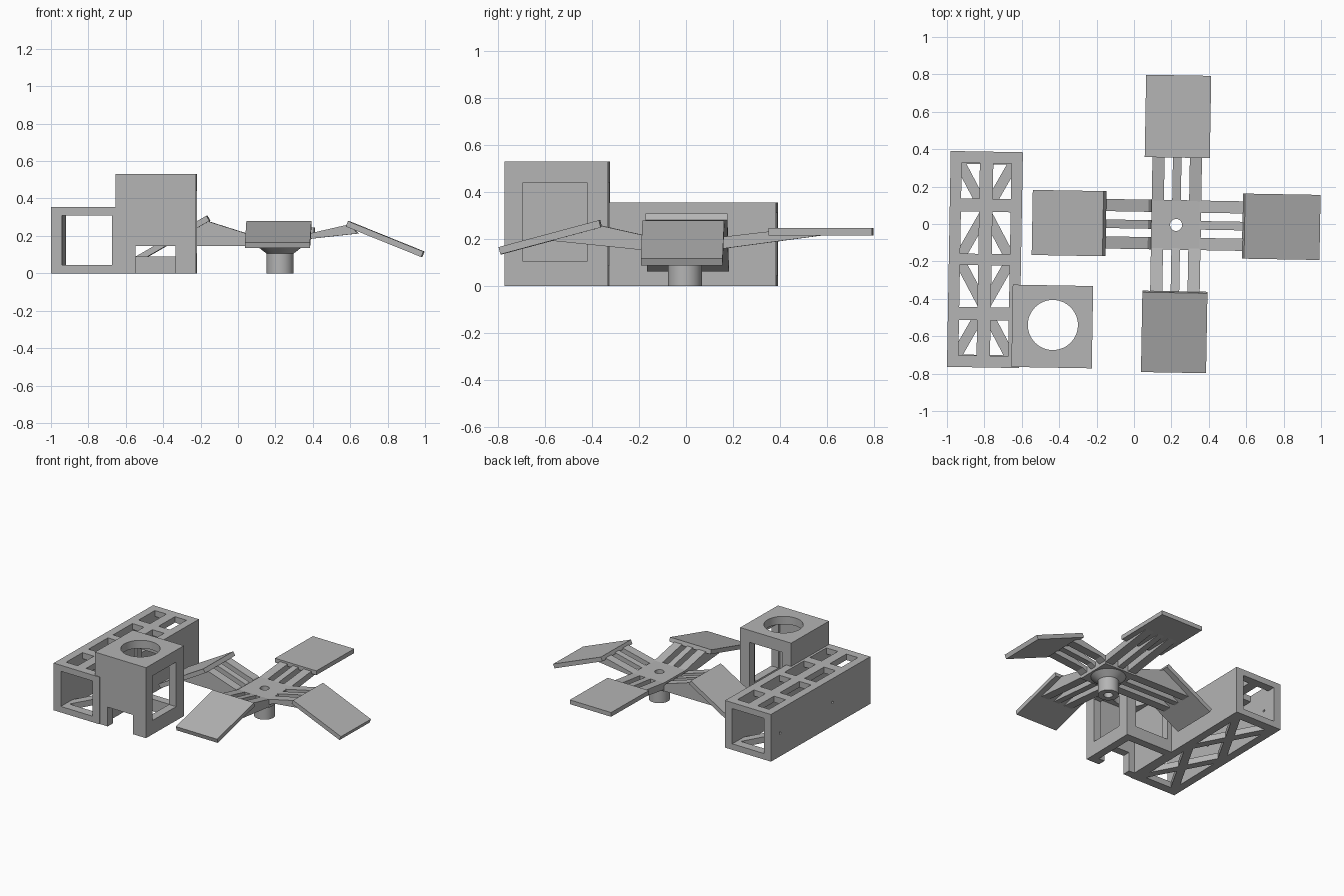
import bpy, bmesh
from math import radians, pi, cos, sin, atan2, hypot
from mathutils import Matrix, Vector

if "Cube" in bpy.data.objects:
    bpy.data.objects.remove(bpy.data.objects["Cube"], do_unlink=True)

grey = bpy.data.materials.new("plain grey")
grey.use_nodes = True
grey.diffuse_color = (0.46, 0.46, 0.46, 1)
grey.node_tree.nodes["Principled BSDF"].inputs["Base Color"].default_value = grey.diffuse_color

SKEW = radians(-1)


def finish(name, bm, matrix=Matrix()):
    bmesh.ops.recalc_face_normals(bm, faces=bm.faces)
    mesh = bpy.data.meshes.new(name)
    bm.to_mesh(mesh)
    bm.free()
    mesh.materials.append(grey)
    ob = bpy.data.objects.new(name, mesh)
    ob.matrix_world = matrix
    bpy.context.collection.objects.link(ob)
    return ob


def box(name, lo, hi, matrix=Matrix()):
    lo, hi = Vector(lo), Vector(hi)
    bm = bmesh.new()
    bmesh.ops.create_cube(bm, size=1)
    bmesh.ops.scale(bm, vec=hi - lo, verts=bm.verts)
    bmesh.ops.translate(bm, vec=(lo + hi) / 2, verts=bm.verts)
    return finish(name, bm, matrix)


def rod(name, radius, depth, matrix):
    bm = bmesh.new()
    bmesh.ops.create_cone(bm, cap_ends=True, segments=48, radius1=radius,
                          radius2=radius, depth=depth)
    return finish(name, bm, matrix)


def cut(target, cutter):
    """Subtract the cutter and throw it away."""
    cutter.hide_render = True
    mod = target.modifiers.new("cut", "BOOLEAN")
    mod.operation, mod.solver, mod.object = "DIFFERENCE", "EXACT", cutter
    bpy.context.view_layer.objects.active = target
    bpy.ops.object.modifier_apply(modifier=mod.name)
    bpy.data.objects.remove(cutter, do_unlink=True)


def smooth(ob):
    bpy.ops.object.select_all(action="DESELECT")
    ob.select_set(True)
    bpy.context.view_layer.objects.active = ob
    bpy.ops.object.shade_smooth_by_angle(angle=radians(30))


def place(x, y, turn=0):
    return Matrix.Translation((x, y, 0)) @ Matrix.Rotation(SKEW + turn, 4, "Z")


# Long housing: a tube open at both ends, with a slotted roof and open floor
M = place(-0.797, -0.19)
housing = box("housing", (-0.193, -0.577, 0), (0.193, 0.577, 0.355), M)
cut(housing, box("cutter", (-0.133, -1, 0.045), (0.133, 1, 0.31), M))
cut(housing, box("cutter", (-0.133, -0.51, -0.1), (0.133, 0.51, 0.1), M))
for side in (-1, 1):
    xs = sorted((side * 0.036, side * 0.133))
    for y0, y1 in ((0.325, 0.515), (0.03, 0.255), (-0.255, -0.03), (-0.515, -0.325)):
        cut(housing, box("cutter", (xs[0], y0, 0.25), (xs[1], y1, 0.4), M))
for y in (0.47, -0.14):
    cut(housing, rod("cutter", 0.009, 0.2, M @ Matrix.Translation((-0.193, y, 0.175))
                     @ Matrix.Rotation(pi / 2, 4, "Y")))

# Crossed floor braces
for y in (-0.255, 0.255):
    for side in (-1, 1):
        run, rise = 0.28, 0.51
        half = hypot(run, rise) / 2
        turn = Matrix.Rotation(side * atan2(rise, run), 4, "Z")
        box("floor_brace", (-half, -0.028, 0), (half, 0.028, 0.045),
            M @ Matrix.Translation((0, y, 0)) @ turn)

# Square tower: open below, round hole on top, windows and a notch
M = place(-0.437, -0.548)
tower = box("tower", (-0.215, -0.22, 0), (0.215, 0.22, 0.53), M)
cut(tower, box("cutter", (-0.155, -0.16, -0.1), (0.155, 0.16, 0.47), M))
cut(tower, rod("cutter", 0.134, 0.3, M @ Matrix.Translation((0.003, 0.008, 0.53))))
cut(tower, box("cutter", (0.1, -0.142, 0.105), (0.3, 0.13, 0.44), M))
cut(tower, box("cutter", (-0.137, 0.1, 0.09), (0.137, 0.3, 0.44), M))
cut(tower, box("cutter", (-0.108, -0.3, -0.1), (0.107, -0.1, 0.145), M))
smooth(tower)

# Rotor hub: stem with flared collar and a bore
HUB = (0.225, -0.005)
M = place(*HUB)
bm = bmesh.new()
profile = [(0.032, 0), (0.072, 0), (0.072, 0.105), (0.12, 0.142), (0.032, 0.142)]
verts = [bm.verts.new((r, 0, z)) for r, z in profile]
edges = [bm.edges.new((verts[i - 1], verts[i])) for i in range(len(verts))]
bmesh.ops.spin(bm, geom=verts + edges, cent=(0, 0, 0), axis=(0, 0, 1),
               angle=2 * pi, steps=48)
bmesh.ops.remove_doubles(bm, verts=bm.verts, dist=0.0001)
smooth(finish("hub_stem", bm, M))

plate = box("hub_plate", (-0.133, -0.133, 0.142), (0.133, 0.133, 0.205), M)
cut(plate, rod("cutter", 0.032, 0.3, M @ Matrix.Translation((0, 0, 0.17))))
smooth(plate)


def arm_bar(name, outline, y, width, matrix):
    """Extrude a side outline (radius, height) sideways."""
    bm = bmesh.new()
    face = bm.faces.new([bm.verts.new((r, y - width / 2, z)) for r, z in outline])
    out = bmesh.ops.extrude_face_region(bm, geom=[face])["geom"]
    bmesh.ops.translate(bm, vec=(0, width, 0),
                        verts=[v for v in out if isinstance(v, bmesh.types.BMVert)])
    finish(name, bm, matrix)


# Four arms: name, turn, blade radius, height, tilt, length, side outline
arms = [
    ("left", 0, 0.562, 0.183, 22, 0.435,
     [(0.1, 0.148), (0.17, 0.185), (0.42, 0.213), (0.365, 0.26), (0.12, 0.204)]),
    ("back", 90, 0.58, 0.23, 0, 0.44,
     [(0.1, 0.15), (0.6, 0.217), (0.37, 0.233), (0.12, 0.204)]),
    ("right", 180, 0.572, 0.185, 30, 0.437,
     [(0.1, 0.145), (0.6, 0.147), (0.39, 0.28), (0.15, 0.204)]),
    ("front", 270, 0.572, 0.207, 15, 0.442,
     [(0.1, 0.148), (0.2, 0.155), (0.6, 0.196), (0.38, 0.262), (0.12, 0.204)]),
]
for name, turn, radius, height, tilt, length, outline in arms:
    M = place(*HUB, radians(turn))
    for y, width in ((-0.1, 0.065), (0, 0.046), (0.1, 0.065)):
        arm_bar(name + "_arm_bar", outline, y, width, M)
    box(name + "_blade", (-length / 2, -0.174, -0.016), (length / 2, 0.174, 0.016),
        M @ Matrix.Translation((radius, 0, height)) @ Matrix.Rotation(radians(tilt), 4, "Y"))
